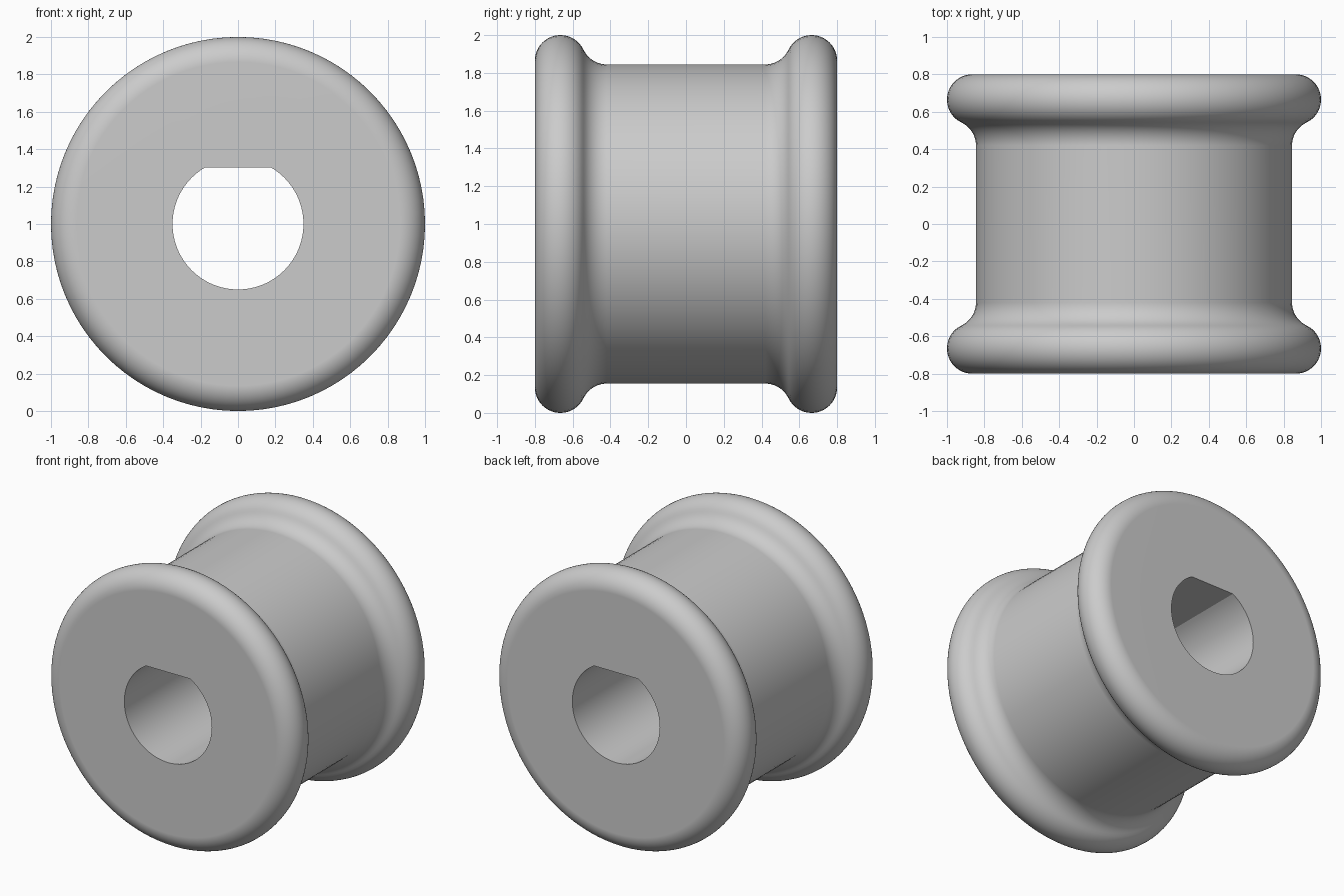
import bpy
import bmesh
from math import sin, cos, pi, radians, atan2

if "Cube" in bpy.data.objects:
    bpy.data.objects.remove(bpy.data.objects["Cube"], do_unlink=True)

SEGMENTS = 96
AXIS_Z = 1.0
HALF_LENGTH = 0.8
BORE_R = 0.35
BORE_FLAT = BORE_R * cos(pi / 6)   # height of the flat above the axis
ROUND = 0.135                      # radius of rim and of concave fillet
RIM = (0.665, 0.865)               # centre of the rim arc: (along axis, radius)
FILLET = (0.42, 0.98)              # centre of the fillet arc


def arc(centre, start, end, steps):
    return [(centre[0] + ROUND * cos(start + (end - start) * i / steps),
             centre[1] + ROUND * sin(start + (end - start) * i / steps))
            for i in range(steps + 1)]


# Half profile: rounded rim, then the fillet down to the barrel
meet = atan2(FILLET[1] - RIM[1], FILLET[0] - RIM[0])
half = arc(RIM, 0, meet, 20) + arc(FILLET, meet - pi, -pi / 2, 10)[1:]
outer = half + [(-y, r) for y, r in reversed(half)]
profile = [(HALF_LENGTH, BORE_R)] + outer + [(-HALF_LENGTH, BORE_R)]

# Revolve the closed profile, flattening the top of the bore
bm = bmesh.new()
rings = []
for y, r in profile:
    ring = []
    for i in range(SEGMENTS):
        a = 2 * pi * i / SEGMENTS
        z = r * cos(a)
        if r == BORE_R:
            z = min(z, BORE_FLAT)
        ring.append(bm.verts.new((r * sin(a), y, AXIS_Z + z)))
    rings.append(ring)
for k, ring in enumerate(rings):
    following = rings[(k + 1) % len(rings)]
    for i in range(SEGMENTS):
        j = (i + 1) % SEGMENTS
        bm.faces.new((ring[i], ring[j], following[j], following[i]))
bmesh.ops.recalc_face_normals(bm, faces=bm.faces)

mesh = bpy.data.meshes.new("flanged_bushing")
bm.to_mesh(mesh)
bm.free()
bushing = bpy.data.objects.new("flanged_bushing", mesh)
bpy.context.collection.objects.link(bushing)

# Plain grey material
grey = bpy.data.materials.new("grey")
grey.use_nodes = True
colour = (0.6, 0.6, 0.6, 1)
grey.diffuse_color = colour
grey.node_tree.nodes["Principled BSDF"].inputs["Base Color"].default_value = colour
mesh.materials.append(grey)

# Smooth curves, crisp bore edges and clean flat ends
bpy.ops.object.select_all(action="DESELECT")
bushing.select_set(True)
bpy.context.view_layer.objects.active = bushing
bpy.ops.object.shade_smooth_by_angle(angle=radians(20))
weighted = bushing.modifiers.new("clean_normals", "WEIGHTED_NORMAL")
weighted.keep_sharp = True
